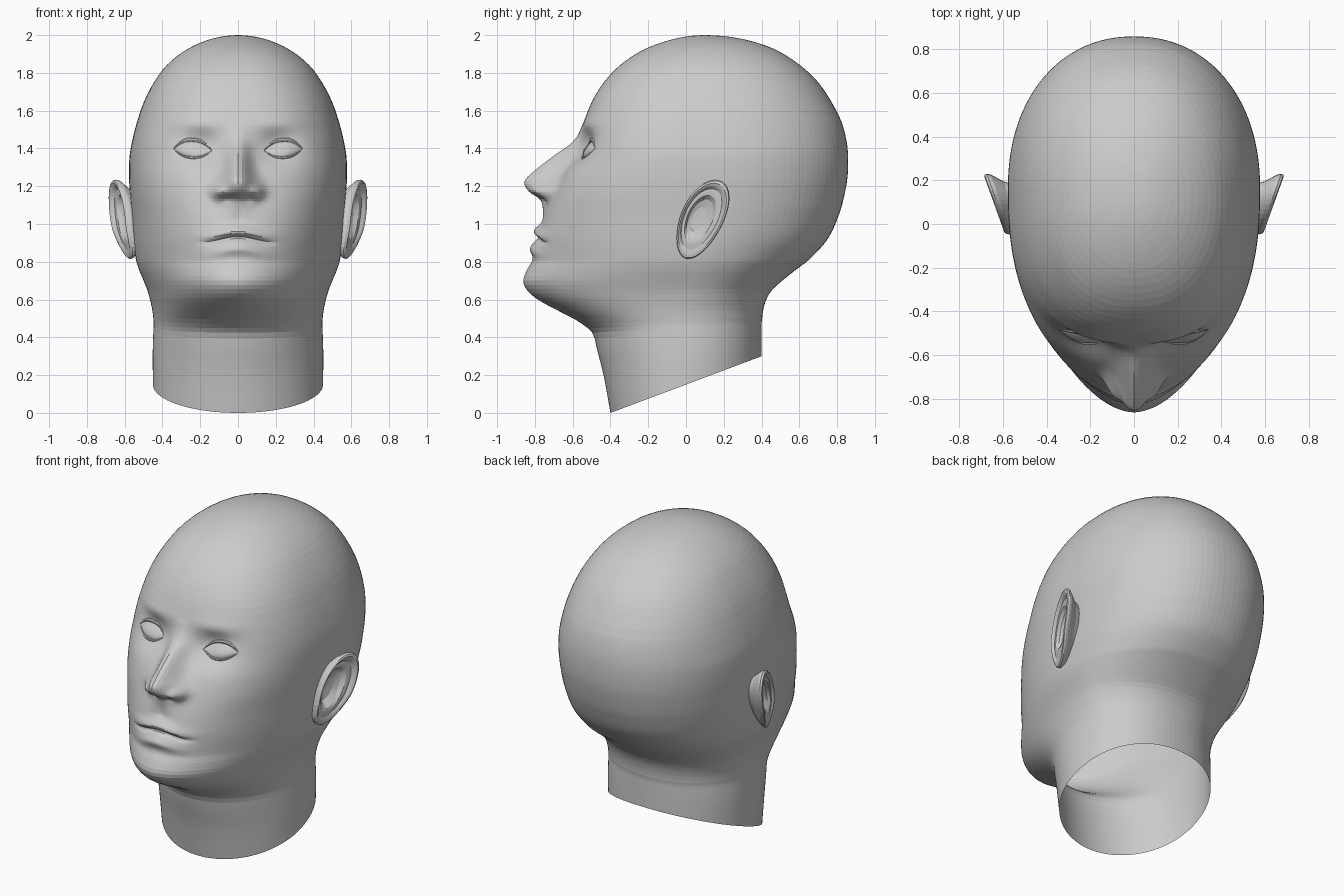
import bpy, bmesh
from math import sin, cos, pi, exp, sqrt, copysign

if "Cube" in bpy.data.objects:
    bpy.data.objects.remove(bpy.data.objects["Cube"])


def spline(pts, t):
    """Smooth interpolation of rows (key, values...) sorted by key."""
    if t <= pts[0][0]:
        return pts[0][1:]
    if t >= pts[-1][0]:
        return pts[-1][1:]
    k = max(i for i in range(len(pts) - 1) if pts[i][0] <= t)
    a, b = pts[k], pts[k + 1]
    p, q = pts[max(k - 1, 0)], pts[min(k + 2, len(pts) - 1)]
    h = b[0] - a[0]
    s = (t - a[0]) / h
    out = []
    for c in range(1, len(a)):
        m0 = (b[c] - p[c]) / (b[0] - p[0]) * h
        m1 = (q[c] - a[c]) / (q[0] - a[0]) * h
        out.append((2*s**3 - 3*s*s + 1) * a[c] + (s**3 - 2*s*s + s) * m0
                   + (3*s*s - 2*s**3) * b[c] + (s**3 - s*s) * m1)
    return out


def surface(name, rows, wrap=False, mirror=False):
    """Skin a grid of points into one mesh object."""
    bm = bmesh.new()
    vs = [[bm.verts.new(p) for p in row] for row in rows]
    n = len(rows[0])
    for r0, r1 in zip(vs, vs[1:]):
        for j in range(n if wrap else n - 1):
            k = (j + 1) % n
            bm.faces.new((r0[j], r0[k], r1[k], r1[j]))
    bmesh.ops.remove_doubles(bm, verts=bm.verts, dist=0.0002)
    bmesh.ops.recalc_face_normals(bm, faces=bm.faces)
    me = bpy.data.meshes.new(name)
    bm.to_mesh(me)
    bm.free()
    ob = bpy.data.objects.new(name, me)
    bpy.context.collection.objects.link(ob)
    if mirror:
        ob.modifiers.new("mirror", 'MIRROR').use_axis[0] = True
    return ob


# Skull and neck sections: height, front y, back y, half width, front roundness
SECTIONS = [
    (0.00, -.400, .400, .450, 2.0),
    (0.20, -.435, .400, .452, 2.0),
    (0.34, -.470, .400, .450, 2.0),
    (0.43, -.497, .400, .447, 2.0),
    (0.48, -.560, .402, .447, 1.95),
    (0.54, -.675, .408, .453, 1.88),
    (0.60, -.785, .425, .466, 1.82),
    (0.65, -.842, .455, .480, 1.8),
    (0.70, -.862, .510, .500, 1.8),
    (0.76, -.840, .585, .525, 1.83),
    (0.81, -.812, .650, .540, 1.88),
    (0.92, -.792, .750, .556, 2.0),
    (1.05, -.750, .810, .565, 2.2),
    (1.15, -.710, .838, .572, 2.35),
    (1.25, -.665, .855, .577, 2.42),
    (1.36, -.600, .858, .574, 2.5),
    (1.45, -.565, .848, .558, 2.55),
    (1.55, -.537, .820, .532, 2.5),
    (1.65, -.497, .768, .497, 2.45),
    (1.75, -.435, .700, .445, 2.35),
    (1.84, -.350, .605, .378, 2.25),
    (1.92, -.230, .480, .278, 2.1),
    (1.97, -.100, .340, .172, 2.0),
    (2.00, .100, .100, .000, 2.0),
]
# Keyed by the root of the distance from the crown, so the crown stays round
KEYED = [(-sqrt(2 - r[0]),) + r[1:] for r in SECTIONS]
MIDDLE = [(.55, 0.0), (.8, .05), (1.1, .15), (1.6, .15), (2.0, .10)]
NOSE = [(1.02, 0, .08), (1.09, .025, .08), (1.13, .055, .095), (1.175, .135, .10),
        (1.225, .178, .085), (1.27, .162, .07), (1.355, .107, .060),
        (1.44, .028, .055), (1.54, 0, .05)]


def section(z):
    return spline(KEYED, -sqrt(max(0, 2 - z)))


def bump(x, z, cx, cz, sx, sz, px=2):
    return exp(-abs((x - cx) / sx) ** px - ((z - cz) / sz) ** 2)


def droop(x):
    """Downward bow of the mouth towards its corners."""
    q = (x / .19) ** 2
    return .028 * q * exp(1 - q)


def relief(x, z):
    """How far the facial features stand forward of the plain skull."""
    x = abs(x)
    height, width = spline(NOSE, z)
    d = height * exp(-(x / width) ** 2.2)
    d += .040 * bump(x, z, .100, 1.170, .038, .038)       # nostril wing
    d -= .010 * bump(x, z, .055, 1.130, .025, .018)       # nostril
    d -= .066 * bump(x, z, .210, 1.405, .110, .080)       # eye socket
    d += .022 * bump(x, z, .240, 1.395, .085, .060)       # eyelids
    d += .010 * bump(x, z, .210, 1.530, .130, .045)       # brow
    line = .93 - droop(x)                                 # mouth line
    d += .026 * bump(x, z, 0, line - .060, .14, .034)     # lower lip
    d += .026 * bump(x, z, 0, line + .034, .15, .030)     # upper lip
    d -= .018 * bump(x, z, 0, line, .185, .014, 6)        # parting
    d -= .006 * bump(x, z, 0, 1.040, .025, .035)          # philtrum
    return d


def face_y(x, z):
    yf, yb, w, n = section(z)
    cy = spline(MIDDLE, z)[0]
    t = min(1, abs(x) / w) if w > 1e-6 else 1
    return cy - (cy - yf) * (1 - t ** n) ** (1 / n) - relief(x, z)


# Head with open, slanted neck; rows are dense across the face
heights = [.04 * i for i in range(11)] + [.43 + .0225 * i for i in range(16)]
heights += [.79 + .0095 * i for i in range(43)] + [1.2 + .0125 * i for i in range(29)]
top = sqrt(2 - 1.56)
heights += [2 - (top * (1 - i / 20)) ** 2 for i in range(1, 21)]
AROUND = 160
rows = []
for z in heights:
    yf, yb, w, n = section(z)
    cy = spline(MIDDLE, z)[0]
    row = []
    for j in range(AROUND):
        t = 2 * pi * j / AROUND
        a = t - .55 * sin(t)
        s, c = sin(a), cos(a)
        zz = z
        if c > 1e-6:
            x = w * copysign(abs(s) ** (2 / n), s)
            zz -= droop(x) * exp(-((z - .92) / .08) ** 2)   # rows follow the mouth
            y = face_y(x, zz)
        else:
            x = w * copysign(abs(s) ** .93, s)
            y = cy + (yb - cy) * abs(c) ** .93
        slant = max(0, 1 - z / .5) * (y + .4) * .375
        row.append((x, y, zz + slant))
    rows.append(row)
surface("head", rows, wrap=True)

# Eyes: almond patches that bulge from the sockets
EX, EZ, EW = .24, 1.393, .102


def lid_z(u, v):
    return EZ + (.052 if v > 0 else .043) * (1 - abs(u) ** 2.3) * v + .004 * u


rows = []
for i in range(17):
    u = -1 + i / 8
    row = []
    for j in range(13):
        v = -1 + j / 6
        x, z = EX + EW * u, lid_z(u, v)
        row.append((x, face_y(x, z) + .004 - .026 * (1 - u * u) * (1 - v * v), z))
    rows.append(row)
surface("eyes", rows, mirror=True)

# Eyelid rims: thin tapered rolls along the upper and lower edge of each eye
for name, v in (("upper_eyelids", 1), ("lower_eyelids", -1)):
    rows = []
    for i in range(21):
        u = -1 + 2 * i / 20
        x, z = EX + EW * u, lid_z(u, v)
        y, r = face_y(x, z), (.012 if v > 0 else .008) * (1.05 - .7 * u * u)
        rows.append([(x, y + .002 - r * sin(k * pi / 4), z + r * cos(k * pi / 4))
                     for k in range(8)])
    surface(name, rows, wrap=True, mirror=True)

# Ears: rings (scale, outward offset) from the root over the rim into the hollow
RINGS = [(.62, -.14), (.76, -.07), (.90, -.04), (.98, -.022), (1.0, -.006),
         (.97, .006), (.91, .010), (.84, .003), (.77, -.012), (.68, -.012),
         (.60, -.014), (.50, -.036), (.30, -.048), (0, -.052)]
rows = []
for k, (s, h) in enumerate(RINGS):
    row = []
    for j in range(40):
        a = 2 * pi * j / 40
        fade = 1 - .8 * max(0, -sin(a)) ** 2 if 5 <= k < 12 else 1
        dz = .21 * s * sin(a)
        y = .085 + .120 * s * cos(a) * (1 + .1 * sin(a)) + .34 * dz
        y -= .03 * (1 - s) if k > 5 else 0
        z = 1.025 + dz
        x = .572 + (y + .07) * .36 - max(0, .97 - z) * .16 + h * fade
        row.append((x, y, z))
    rows.append(row)
surface("ears", rows, wrap=True, mirror=True)
